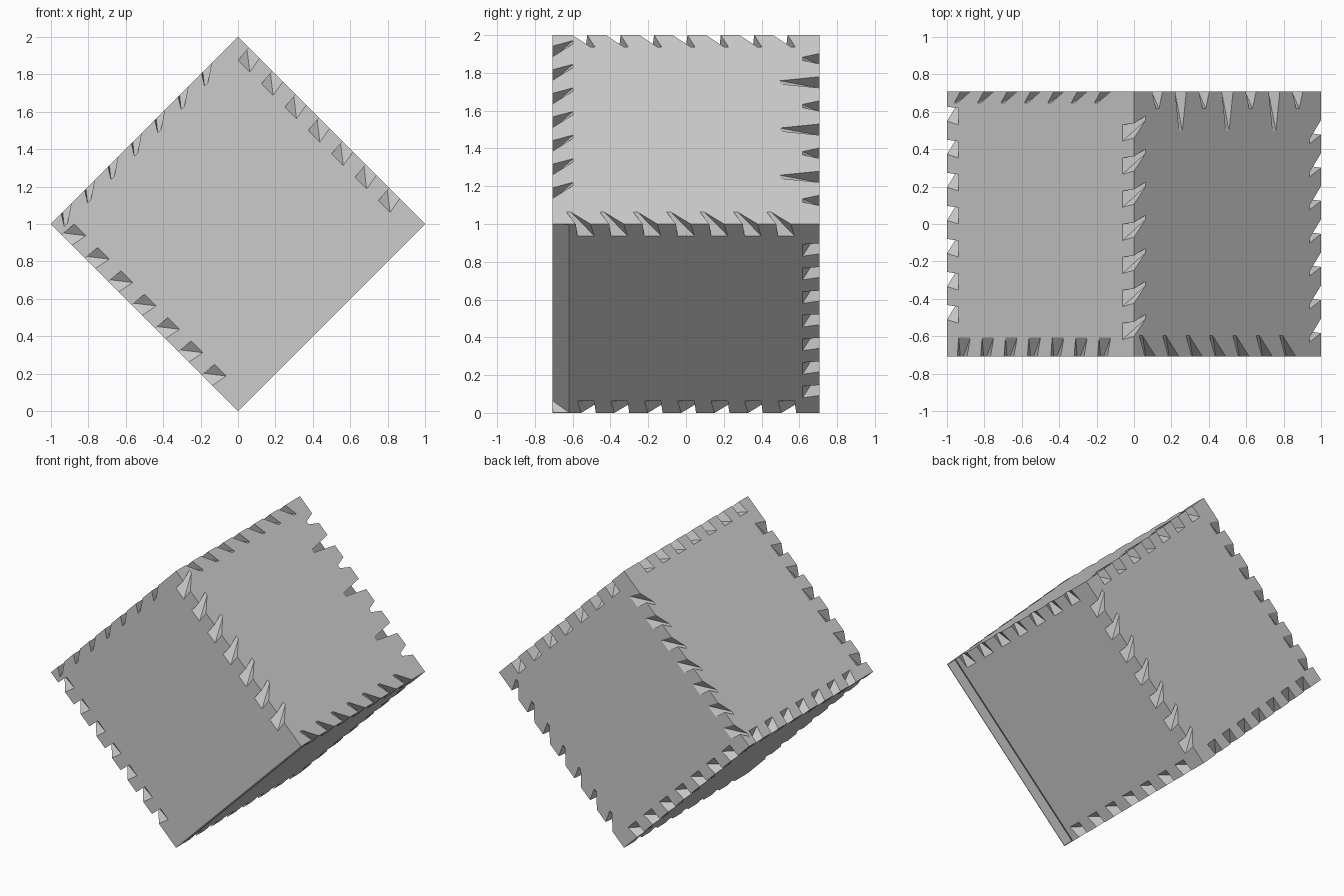
import bpy, bmesh
from mathutils import Vector

if "Cube" in bpy.data.objects:
    bpy.data.objects.remove(bpy.data.objects["Cube"])

H = 0.70711          # half side of the cube, which stands on one edge
STEP = 0.1768        # spacing of the chips
CENTRE = Vector((0, 0, 1))
UR = Vector((1, 0, 1)).normalized()
UL = Vector((-1, 0, 1)).normalized()
LR, LL = -UL, -UR
F, BK = Vector((0, -1, 0)), Vector((0, 1, 0))


def new_object(name, bm):
    bmesh.ops.recalc_face_normals(bm, faces=bm.faces)
    mesh = bpy.data.meshes.new(name)
    bm.to_mesh(mesh)
    bm.free()
    ob = bpy.data.objects.new(name, mesh)
    bpy.context.collection.objects.link(ob)
    return ob


def add_hull(bm, points):
    tmp = bmesh.new()
    for p in points:
        tmp.verts.new(p)
    bmesh.ops.convex_hull(tmp, input=tmp.verts)
    mesh = bpy.data.meshes.new("tmp")
    tmp.to_mesh(mesh)
    tmp.free()
    bm.from_mesh(mesh)
    bpy.data.meshes.remove(mesh)


def chips(bm, a, b, w, phase, shift, da=0.088, db=0.088, db_alt=None):
    """Seven chips on edge a/b along w: square on face a, a fin on face b."""
    edge = CENTRE + (a + b) * H
    out = (a + b) * 0.02
    for k in range(-3, 4):
        c = phase + STEP * k
        t0, t1 = c - 0.044, c + 0.044
        d = db_alt if db_alt and k % 2 == 0 and abs(k) < 3 else db
        apex = c + shift
        add_hull(bm, [edge + out + w * t0, edge + out + w * t1,
                      edge - b * da + w * t0, edge - b * da + w * t1,
                      edge - a * d + w * (apex - 0.012),
                      edge - a * d + w * (apex + 0.012)])


# chip shapes along the edges
bm = bmesh.new()
chips(bm, UL, UR, BK, -0.044, 0.08)                  # top edge
chips(bm, LR, UR, BK, 0.0, -0.09)                    # right edge
chips(bm, UL, LL, BK, 0.044, 0.09)                   # left edge
chips(bm, LR, LL, BK, 0.0, 0.09)                     # bottom edge
chips(bm, F, UR, UL, 0.044, 0.08, db=0.11)           # front edges
chips(bm, F, LL, UL, 0.044, 0.08, db=0.09)
chips(bm, UL, F, UR, -0.044, -0.08, da=0.1, db=0.06)
chips(bm, BK, UR, UL, 0.0, 0.0, db=0.09, db_alt=0.21)  # back edges
chips(bm, BK, LL, UL, 0.0, 0.06)
chips(bm, BK, UL, UR, -0.02, -0.09, db=0.06)
chips(bm, LR, BK, UR, -0.02, 0.08, da=0.09)
# long groove behind the lower right front edge
edge = CENTRE + LR * H
add_hull(bm, [edge + UR * s * H * 0.995 + BK * y + LR * d
              for s in (-1, 1)
              for y, d in ((-0.703, 0.02), (-0.62, 0.02), (-0.62, 0), (-0.703, -0.085))])
cutter = new_object("chip_cutter", bm)
cutter.hide_render = True

# solid cube, turned onto its edge
bm = bmesh.new()
bmesh.ops.create_cube(bm, size=2)
for v in bm.verts:
    v.co = CENTRE + (UR * v.co.x + BK * v.co.y + UL * v.co.z) * H
cube = new_object("chipped_cube", bm)

mod = cube.modifiers.new("chips", 'BOOLEAN')
mod.operation = 'DIFFERENCE'
mod.solver = 'EXACT'
mod.use_self = True
mod.object = cutter
bpy.context.view_layer.update()
dg = bpy.context.evaluated_depsgraph_get()
result = bpy.data.meshes.new_from_object(cube.evaluated_get(dg))
cube.modifiers.clear()
cube.data = result
bpy.data.objects.remove(cutter)
